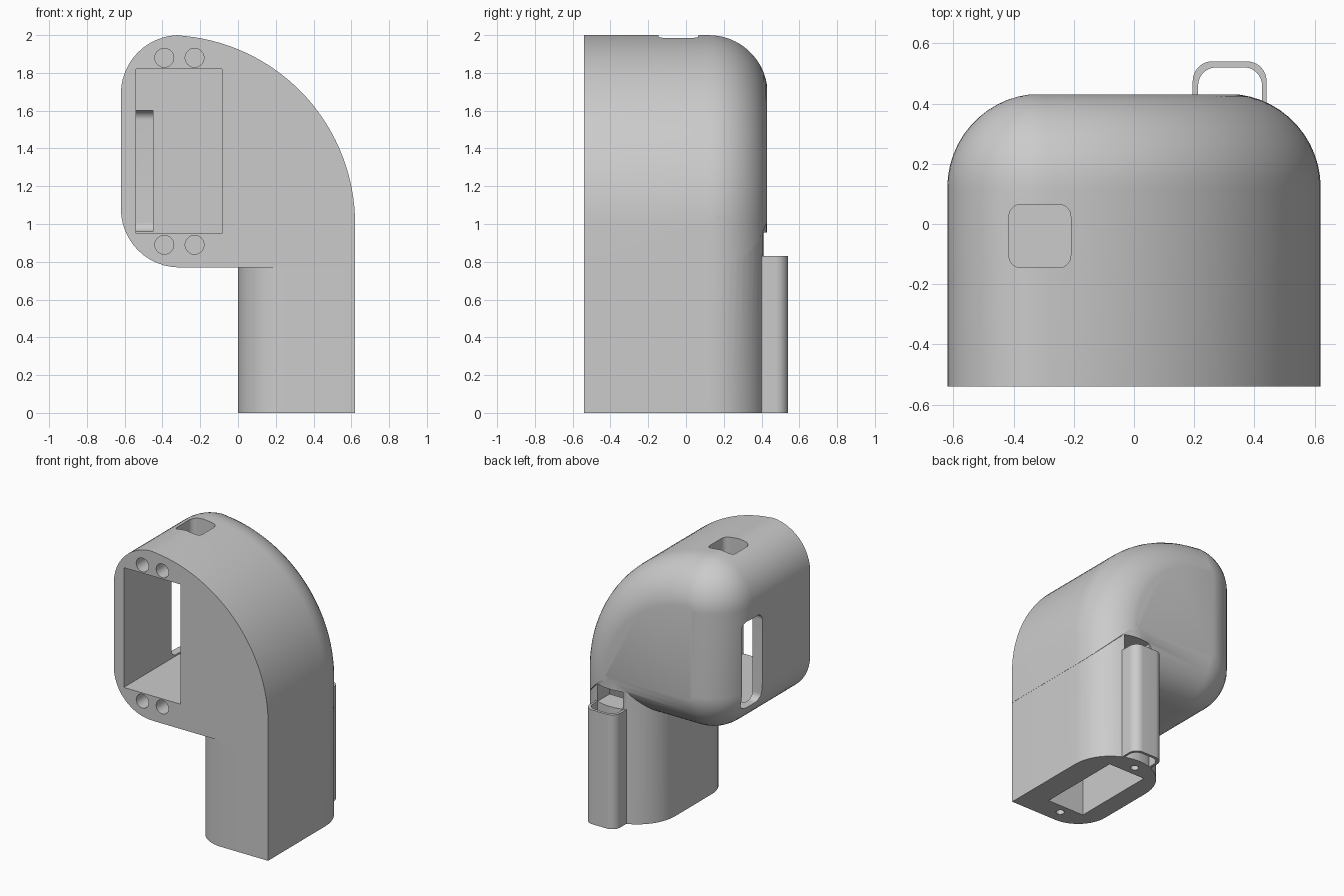
import bpy, bmesh, math
from mathutils import Vector

if "Cube" in bpy.data.objects:
    bpy.data.objects.remove(bpy.data.objects["Cube"])

grey = bpy.data.materials.new("plain_grey")
grey.diffuse_color = (0.6, 0.6, 0.6, 1)
grey.use_nodes = True
grey.node_tree.nodes["Principled BSDF"].inputs["Base Color"].default_value = grey.diffuse_color


def arc(cx, cy, r, a0, a1, n=12):
    """Points on an arc, angles in degrees."""
    out = []
    for i in range(n + 1):
        a = math.radians(a0 + (a1 - a0) * i / n)
        out.append((cx + r * math.cos(a), cy + r * math.sin(a)))
    return out


def rounded(x0, x1, y0, y1, radii):
    """Rectangle with radii for corners: low-left, low-right, up-right, up-left."""
    corners = ((x0, y0, 1, 1, 180), (x1, y0, -1, 1, 270),
               (x1, y1, -1, -1, 0), (x0, y1, 1, -1, 90))
    pts = []
    for (x, y, sx, sy, a), r in zip(corners, radii):
        if r:
            pts += arc(x + sx * r, y + sy * r, r, a, a + 90)
        else:
            pts.append((x, y))
    return pts


def loft(name, rings):
    """Closed solid skinned through rings of equal point count."""
    bm = bmesh.new()
    loops = [[bm.verts.new(p) for p in ring] for ring in rings]
    n = len(loops[0])
    for a, b in zip(loops, loops[1:]):
        for i in range(n):
            j = (i + 1) % n
            bm.faces.new((a[i], a[j], b[j], b[i]))
    bm.faces.new(loops[0][::-1])
    bm.faces.new(loops[-1])
    bmesh.ops.recalc_face_normals(bm, faces=bm.faces)
    mesh = bpy.data.meshes.new(name)
    bm.to_mesh(mesh)
    bm.free()
    obj = bpy.data.objects.new(name, mesh)
    bpy.context.collection.objects.link(obj)
    mesh.materials.append(grey)
    return obj


def prism(name, pts, axis, lo, hi):
    """Extrude a 2D outline along x, y or z."""
    place = {"x": lambda p, t: Vector((t, p[0], p[1])),
             "y": lambda p, t: Vector((p[0], t, p[1])),
             "z": lambda p, t: Vector((p[0], p[1], t))}[axis]
    return loft(name, [[place(p, t) for p in pts] for t in (lo, hi)])


def combine(target, tool, operation):
    mod = target.modifiers.new("bool", "BOOLEAN")
    mod.operation, mod.object, mod.solver = operation, tool, "EXACT"
    bpy.context.view_layer.objects.active = target
    bpy.ops.object.modifier_apply(modifier=mod.name)
    bpy.data.objects.remove(tool)


# Head: side-swept outline whose back edge is rounded by shrinking rings
R = 0.31


def head_outline(d):
    return (arc(-0.31, 1.08, R - d, 270, 180)
            + arc(-0.31, 1.69, R - d, 180, 92)
            + arc(-0.38, 1.0, 1.0 - d, 84, 0, 32)
            + [(0.62 - d, 0.77 + d)])


rings = [[(x, -0.54, z) for x, z in head_outline(0)]]
for i in range(13):
    t = math.radians(83 * i / 12)
    rings.append([(x, 0.12 + R * math.sin(t) / math.sin(math.radians(83)), z)
                  for x, z in head_outline(R * (1 - math.cos(t)))])
body = loft("housing", rings)

# Column: round on every vertical edge except the front right one
column = prism("column", rounded(0, 0.619, -0.539, 0.429, (0.24, 0, 0.309, 0.309)),
               "z", 0, 1.04)
combine(body, column, "UNION")

# Front cavity, column channel, top opening, left slot, cable notch
none = (0, 0, 0, 0)
cutters = [
    prism("cavity", rounded(-0.54, -0.085, 0.95, 1.82, none), "y", -0.7, 0.1),
    prism("channel", rounded(0.14, 0.44, -0.37, 0.27, none), "z", -0.1, 0.94),
    prism("top_opening", rounded(-0.415, -0.21, -0.145, 0.065, (0.04,) * 4), "z", 1.75, 2.1),
    prism("left_slot", rounded(0.01, 0.22, 0.96, 1.6, (0.05,) * 4), "x", -0.7, -0.45),
    prism("cable_notch", rounded(0.215, 0.425, 0.2, 0.6, none), "z", 0.83, 0.955),
]
# Front fixing holes
for x in (-0.39, -0.23):
    for z in (0.89, 1.88):
        cutters.append(prism("front_hole", arc(x, z, 0.05, 0, 345, 23), "y", -0.7, -0.3))
# Fixing holes under the column
for y in (-0.44, 0.34):
    cutters.append(prism("base_hole", arc(0.28, y, 0.028, 0, 345, 23), "z", -0.1, 0.25))
for c in cutters:
    combine(body, c, "DIFFERENCE")

# Cable guide: thin U-shaped sleeve on the back of the column
outer = rounded(0.195, 0.44, 0.395, 0.54, (0, 0, 0.065, 0.065))
inner = rounded(0.213, 0.425, 0.395, 0.52, (0, 0, 0.06, 0.06))
outer = outer[1:] + outer[:1]
inner = inner[1:] + inner[:1]
guide = prism("cable_guide", outer + inner[::-1], "z", 0, 0.83)

for obj in (body, guide):
    bpy.ops.object.select_all(action="DESELECT")
    obj.select_set(True)
    bpy.context.view_layer.objects.active = obj
    bpy.ops.object.shade_smooth_by_angle(angle=math.radians(30))
